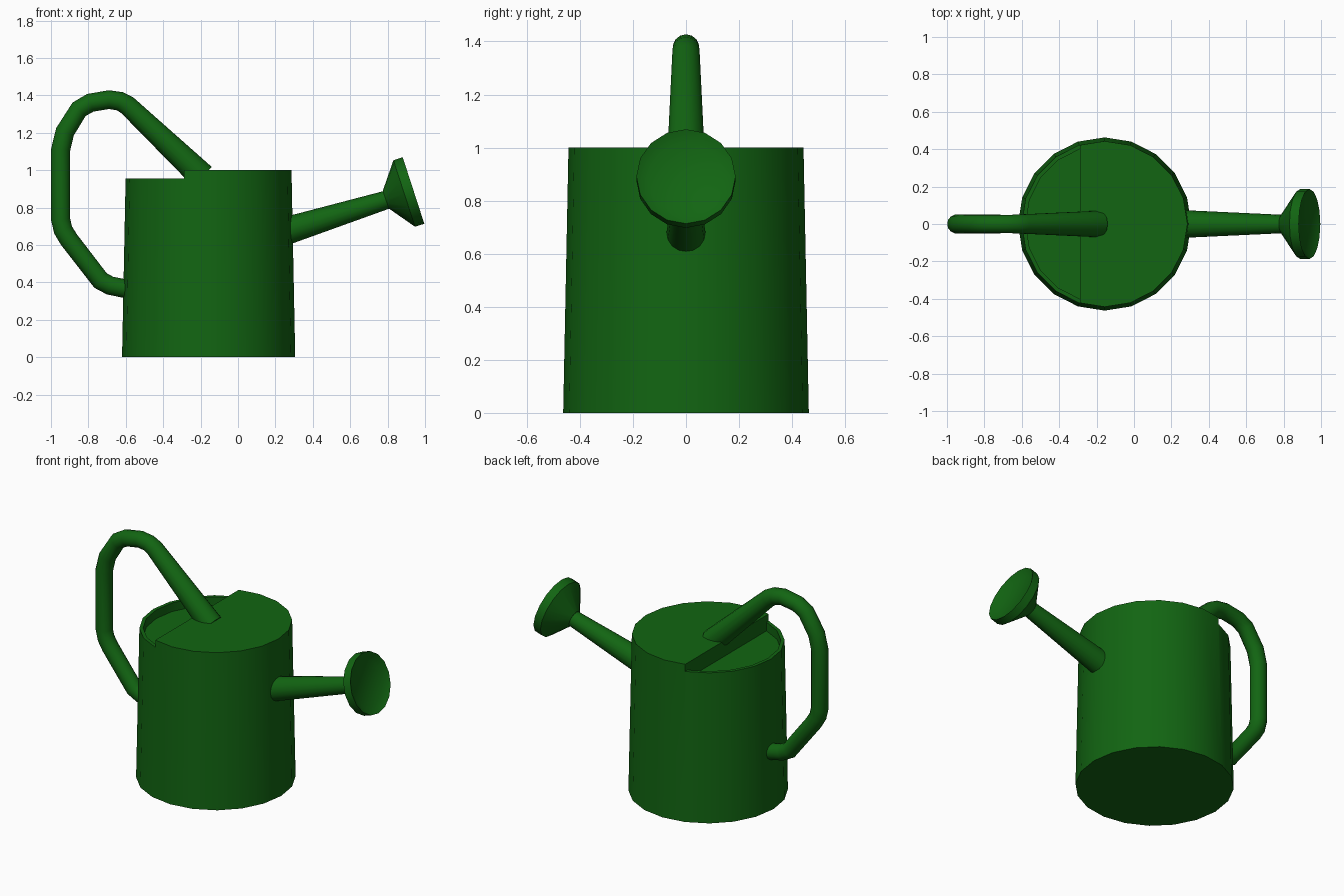
import bpy
import bmesh
import math
from mathutils import Vector

cube = bpy.data.objects.get("Cube")
if cube:
    bpy.data.objects.remove(cube, do_unlink=True)

GREEN = (0.006, 0.13, 0.006, 1.0)
green = bpy.data.materials.new("garden_green")
green.use_nodes = True
green.diffuse_color = GREEN
green.node_tree.nodes["Principled BSDF"].inputs["Base Color"].default_value = GREEN

CENTRE_X = -0.157   # body axis
STEP_X = -0.29      # edge of the half lid
SIDE = Vector((0, 1, 0))


def add_object(name, bm):
    bmesh.ops.recalc_face_normals(bm, faces=bm.faces)
    mesh = bpy.data.meshes.new(name)
    bm.to_mesh(mesh)
    bm.free()
    mesh.materials.append(green)
    obj = bpy.data.objects.new(name, mesh)
    bpy.context.collection.objects.link(obj)
    return obj


def sweep(stations, sides, axis=None):
    """Capped round tube through (x, z, radius) stations in the y = 0 plane."""
    bm = bmesh.new()
    centres = [Vector((x, 0, z)) for x, z, r in stations]
    rings = []
    for i, (x, z, r) in enumerate(stations):
        tangent = axis
        if tangent is None:
            before = centres[i] - centres[i - 1] if i > 0 else Vector()
            after = centres[i + 1] - centres[i] if i + 1 < len(centres) else Vector()
            tangent = (before.normalized() + after.normalized()).normalized()
        normal = Vector((-tangent.z, 0, tangent.x))
        ring = []
        for k in range(sides):
            a = 2 * math.pi * k / sides
            ring.append(bm.verts.new(centres[i] + r * (math.cos(a) * normal + math.sin(a) * SIDE)))
        rings.append(ring)
    for low, high in zip(rings, rings[1:]):
        for k in range(sides):
            n = (k + 1) % sides
            bm.faces.new((low[k], low[n], high[n], high[k]))
    bm.faces.new(rings[0])
    bm.faces.new(rings[-1])
    return bm


def cut(obj, cutter):
    mod = obj.modifiers.new("cut", "BOOLEAN")
    mod.operation = "DIFFERENCE"
    mod.solver = "EXACT"
    mod.object = cutter
    bpy.context.view_layer.objects.active = obj
    bpy.ops.object.modifier_apply(modifier=mod.name)
    bpy.data.objects.remove(cutter, do_unlink=True)


def half_cutter(name, low, radius):
    """Vertical cylinder kept only on the open side of the lid."""
    bm = sweep([(CENTRE_X, low, radius), (CENTRE_X, 1.2, radius)], 20)
    geom = bm.verts[:] + bm.edges[:] + bm.faces[:]
    bmesh.ops.bisect_plane(bm, geom=geom, plane_co=(STEP_X, 0, 0),
                           plane_no=(1, 0, 0), clear_outer=True)
    bmesh.ops.holes_fill(bm, edges=bm.edges[:], sides=0)
    obj = add_object(name, bm)
    obj.hide_render = True
    return obj


# Tapered body with a half lid, a lowered rim and a recessed opening
body = add_object("body", sweep([(CENTRE_X, 0, 0.463), (CENTRE_X, 1, 0.443)], 20))
cut(body, half_cutter("rim_cutter", 0.955, 0.6))
cut(body, half_cutter("opening_cutter", 0.9, 0.422))

# Spout
spout = add_object("spout", sweep([(0.2, 0.657, 0.077), (0.8, 0.843, 0.049)], 16))

# Flared sprinkler head with a dished face: (distance along axis, radius)
axis = Vector((0.951, 0, 0.309))
head_profile = [(0, 0.05), (0.104, 0.187), (0.156, 0.187), (0.13, 0.142)]
head_stations = [(0.79 + axis.x * d, 0.843 + axis.z * d, r) for d, r in head_profile]
head = add_object("sprinkler_head", sweep(head_stations, 16, axis))

# Looped handle from the lid to the lower back of the body
handle_path = [
    (-0.19, 0.965, 0.072), (-0.59, 1.345, 0.053), (-0.63, 1.368, 0.051),
    (-0.69, 1.377, 0.05), (-0.79, 1.36, 0.05), (-0.85, 1.325, 0.05),
    (-0.925, 1.205, 0.051), (-0.948, 1.11, 0.051), (-0.948, 0.735, 0.051),
    (-0.935, 0.68, 0.051), (-0.905, 0.63, 0.051), (-0.735, 0.41, 0.051),
    (-0.685, 0.383, 0.05), (-0.55, 0.355, 0.05),
]
handle = add_object("handle", sweep(handle_path, 14))

# Smooth shading with sharp rims
bpy.ops.object.select_all(action="DESELECT")
for obj in (body, spout, head, handle):
    obj.select_set(True)
bpy.context.view_layer.objects.active = body
bpy.ops.object.shade_smooth_by_angle(angle=math.radians(32))
